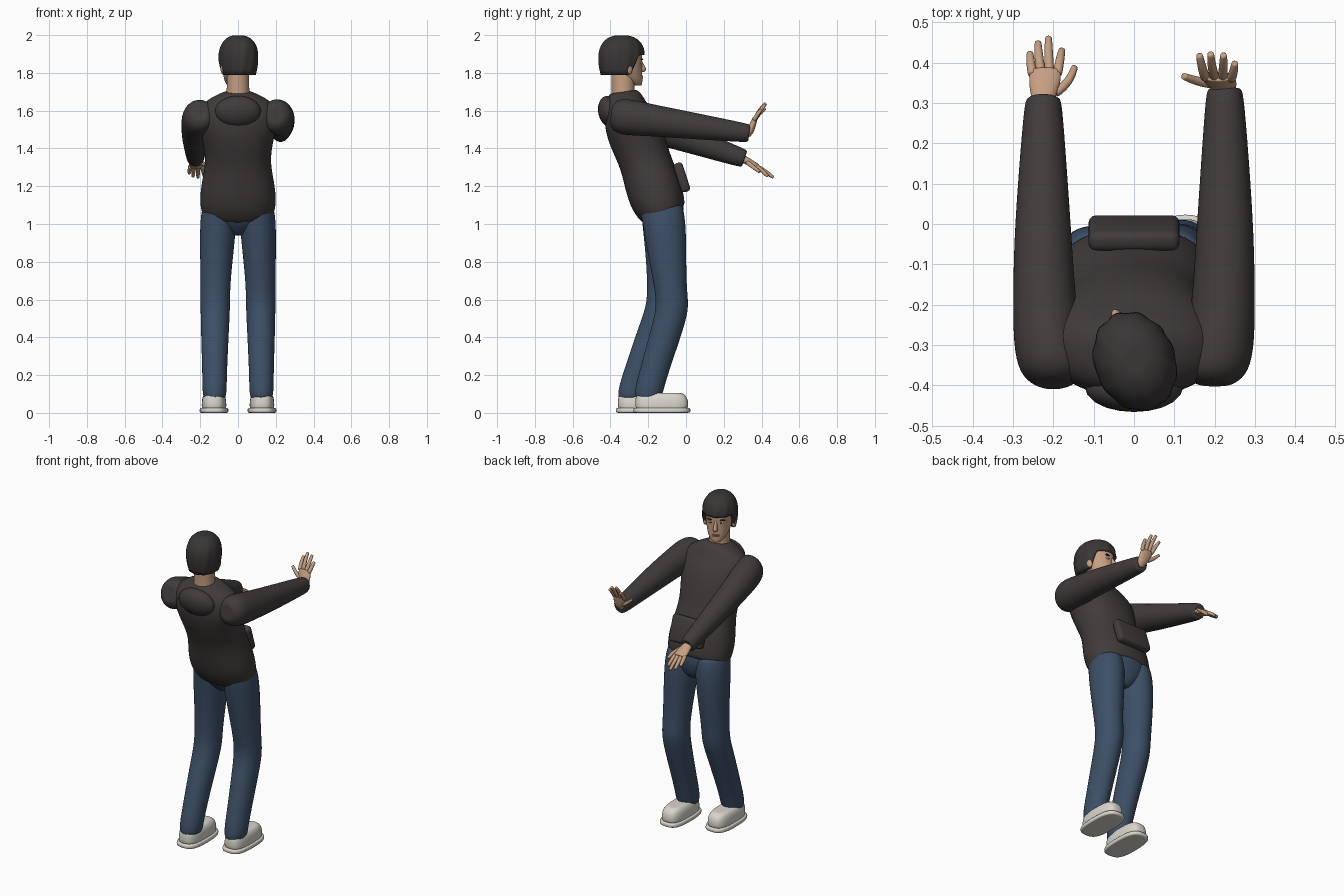
import bpy, bmesh, math
from mathutils import Vector, Matrix


def mat(name, r, g, b):
    m = bpy.data.materials.new(name)
    m.diffuse_color = (r, g, b, 1)
    return m


SHIRT = mat("charcoal_cloth", 0.052, 0.045, 0.043)
JEANS = mat("blue_denim", 0.047, 0.080, 0.135)
SKIN = mat("skin", 0.56, 0.345, 0.225)
HAIR = mat("dark_hair", 0.042, 0.037, 0.036)
SHOE = mat("off_white", 0.70, 0.67, 0.61)
LIPS = mat("lips", 0.38, 0.17, 0.13)
WHITE = mat("eye_white", 0.75, 0.72, 0.68)

# Head faces slightly to one side
HEAD = Matrix.Translation((0, -0.335, 0)) @ Matrix.Rotation(math.radians(22), 4, 'Z')


def finish(name, bm, material, xf=None, sub=0):
    if xf:
        bm.transform(xf)
    bmesh.ops.recalc_face_normals(bm, faces=bm.faces)
    for f in bm.faces:
        f.smooth = True
    me = bpy.data.meshes.new(name)
    bm.to_mesh(me)
    bm.free()
    me.materials.append(material)
    ob = bpy.data.objects.new(name, me)
    bpy.context.collection.objects.link(ob)
    if sub:
        ob.modifiers.new("smooth", 'SUBSURF').levels = sub
        ob.modifiers["smooth"].render_levels = sub
    return ob


def skin_rings(name, rings, material, xf=None, sub=2):
    """Bridge rings of points and close both ends."""
    bm = bmesh.new()

    def shrunk(ring):
        c = sum(ring, Vector()) / len(ring)
        return [c + (p - c) * 0.85 for p in ring]

    rings = [shrunk(rings[0])] + rings + [shrunk(rings[-1])]
    vs = [[bm.verts.new(p) for p in ring] for ring in rings]
    n = len(vs[0])
    for a, b in zip(vs, vs[1:]):
        for i in range(n):
            bm.faces.new((a[i], a[(i + 1) % n], b[(i + 1) % n], b[i]))
    bm.faces.new(vs[0])
    bm.faces.new(vs[-1])
    return finish(name, bm, material, xf, sub)


def loft(name, sections, material, power=2, n=16, xf=None, sub=2):
    """Sections: x, y, z, half width, half depth, tilt about x in degrees."""
    rings = []
    for x, y, z, rx, ry, tilt in sections:
        a = math.radians(tilt)
        ring = []
        for i in range(n):
            t = 2 * math.pi * (i + 0.5) / n
            u, v = [math.copysign(abs(k) ** (2 / power), k) for k in (math.cos(t), math.sin(t))]
            ring.append(Vector((x + rx * u, y + ry * v * math.cos(a), z + ry * v * math.sin(a))))
        rings.append(ring)
    return skin_rings(name, rings, material, xf, sub)


def tube(name, pts, radii, material, n=8):
    pts = [Vector(p) for p in pts]
    rings = []
    for i, p in enumerate(pts):
        d = pts[min(i + 1, len(pts) - 1)] - pts[max(i - 1, 0)]
        q = d.to_track_quat('Z', 'Y')
        rings.append([p + q @ Vector((radii[i] * math.cos(2 * math.pi * k / n),
                                      radii[i] * math.sin(2 * math.pi * k / n), 0)) for k in range(n)])
    return skin_rings(name, rings, material, sub=1)


def ball(name, loc, size, material, xf=None, tilt=0):
    bm = bmesh.new()
    bmesh.ops.create_uvsphere(bm, u_segments=20, v_segments=12, radius=1)
    m = Matrix.Translation(loc) @ Matrix.Rotation(math.radians(tilt), 4, 'X') @ Matrix.Diagonal((*size, 1))
    bm.transform(m)
    return finish(name, bm, material, xf)


# Sweater body, leaning back
loft("sweater", [
    (0, -0.117, 1.05, 0.195, 0.125, 23), (0, -0.15, 1.12, 0.208, 0.148, 20),
    (0, -0.18, 1.22, 0.197, 0.15, 18), (0, -0.215, 1.33, 0.172, 0.138, 18),
    (0, -0.255, 1.44, 0.19, 0.15, 18), (0, -0.295, 1.54, 0.215, 0.145, 18),
    (0, -0.32, 1.615, 0.215, 0.115, 15), (0, -0.328, 1.665, 0.15, 0.1, 12),
    (0, -0.332, 1.70, 0.072, 0.075, 8)], SHIRT, power=2.2)
ball("hood", (0, -0.405, 1.595), (0.122, 0.06, 0.085), SHIRT, tilt=12)

# Front pouch
bm = bmesh.new()
bmesh.ops.create_cube(bm, size=1)
bm.transform(Matrix.Translation((0, -0.022, 1.247)) @ Matrix.Rotation(math.radians(18), 4, 'X')
             @ Matrix.Diagonal((0.225, 0.05, 0.16, 1)))
bmesh.ops.bevel(bm, geom=bm.edges[:], offset=0.018, segments=3, profile=0.5, affect='EDGES')
finish("pouch", bm, SHIRT)

# Sleeves: the right one is held higher than the left
for side, name, z1, y1 in ((1, "right", 1.48, 0.335), (-1, "left", 1.345, 0.31)):
    y0, z0 = -0.34, 1.57
    tilt = -90 - math.degrees(math.atan2(z0 - z1, y1 - y0))
    secs = []
    for t, x, rx, rz in ((-0.085, 0.2, 0.045, 0.05), (-0.055, 0.2, 0.08, 0.085), (0.03, 0.21, 0.09, 0.1),
                         (0.2, 0.222, 0.08, 0.088), (0.45, 0.226, 0.074, 0.077),
                         (0.75, 0.226, 0.06, 0.062), (1, 0.225, 0.047, 0.05)):
        secs.append((side * x, y0 + (y1 - y0) * t, z0 + (z1 - z0) * t, rx, rz, tilt))
    loft(name + "_sleeve", secs, SHIRT)

# Jeans
loft("jeans_seat", [(0, -0.135, 1.1, 0.185, 0.125, 15), (0, -0.118, 1.03, 0.185, 0.115, 10),
                    (0, -0.112, 0.97, 0.1, 0.085, 0), (0, -0.11, 0.94, 0.04, 0.05, 0)], JEANS)
LEG = [(0.1, -0.13, 1.1, 0.09, 0.115), (0.105, -0.115, 1.0, 0.1, 0.118), (0.115, -0.097, 0.8, 0.087, 0.1),
       (0.12, -0.08, 0.65, 0.079, 0.086), (0.12, -0.07, 0.56, 0.08, 0.088), (0.122, -0.097, 0.45, 0.076, 0.088),
       (0.124, -0.175, 0.2, 0.066, 0.079), (0.124, -0.195, 0.12, 0.066, 0.078), (0.124, -0.2, 0.08, 0.06, 0.07)]
LEFT_SHIFT = [0, 0, -0.015, -0.04, -0.055, -0.07, -0.085, -0.088, -0.09]
for side, name in ((1, "right"), (-1, "left")):
    loft(name + "_jean_leg", [(side * x, y + (s if side < 0 else 0), z, rx, ry, 0)
                              for (x, y, z, rx, ry), s in zip(LEG, LEFT_SHIFT)], JEANS)
    # Shoe upper and sole
    x, y = side * 0.127, -0.128 if side > 0 else -0.22
    loft(name + "_shoe", [(x, y, 0.02, 0.066, 0.142, 0), (x, y, 0.06, 0.066, 0.142, 0),
                          (x, y - 0.004, 0.09, 0.06, 0.135, 0), (x, y - 0.008, 0.106, 0.045, 0.115, 0)],
         SHOE, power=3, n=20)
    loft(name + "_sole", [(x, y, 0.0, 0.075, 0.15, 0), (x, y, 0.008, 0.077, 0.153, 0),
                          (x, y, 0.02, 0.077, 0.153, 0), (x, y, 0.027, 0.073, 0.149, 0)],
         SHOE, power=3, n=20, sub=1)

# Hands: palm sections, then finger paths
loft("right_palm", [(0.225, 0.315, 1.475, 0.028, 0.026, -70), (0.224, 0.338, 1.487, 0.03, 0.022, -45),
                    (0.215, 0.352, 1.52, 0.042, 0.019, -22), (0.208, 0.366, 1.56, 0.042, 0.014, -24)], SKIN, n=12)
loft("left_palm", [(-0.225, 0.29, 1.35, 0.028, 0.024, -110), (-0.225, 0.32, 1.336, 0.032, 0.02, -115),
                   (-0.221, 0.352, 1.318, 0.042, 0.018, -118), (-0.22, 0.383, 1.302, 0.04, 0.014, -118)], SKIN, n=12)
FINGERS = {
    "right": [((0.177, 0.362, 1.55), (0.168, 0.39, 1.59), (0.162, 0.42, 1.612)),
              ((0.199, 0.365, 1.555), (0.193, 0.39, 1.605), (0.19, 0.423, 1.64)),
              ((0.22, 0.365, 1.555), (0.222, 0.392, 1.6), (0.222, 0.42, 1.633)),
              ((0.241, 0.36, 1.55), (0.248, 0.38, 1.585), (0.25, 0.4, 1.605)),
              ((0.19, 0.348, 1.505), (0.152, 0.355, 1.53), (0.122, 0.367, 1.56))],
    "left": [((-0.251, 0.37, 1.307), (-0.257, 0.4, 1.287), (-0.258, 0.425, 1.268)),
             ((-0.231, 0.378, 1.303), (-0.237, 0.42, 1.278), (-0.238, 0.451, 1.252)),
             ((-0.21, 0.378, 1.303), (-0.212, 0.425, 1.277), (-0.212, 0.463, 1.246)),
             ((-0.19, 0.372, 1.305), (-0.183, 0.41, 1.278), (-0.179, 0.432, 1.252)),
             ((-0.195, 0.325, 1.325), (-0.16, 0.352, 1.305), (-0.147, 0.39, 1.275))]}
for name, paths in FINGERS.items():
    for i, path in enumerate(paths):
        part = "_thumb" if i == 4 else "_finger_%d" % (i + 1)
        tube(name + part, path, (0.0135, 0.012, 0.0095), SKIN)

# Neck and head
loft("neck", [(0, -0.33, 1.62, 0.07, 0.07, 0), (0, -0.333, 1.70, 0.06, 0.06, 0),
              (0, -0.335, 1.82, 0.06, 0.065, 0)], SKIN)
loft("head", [(0, 0.075, 1.732, 0.028, 0.032, 0), (0, 0.055, 1.755, 0.052, 0.056, 0),
              (0, 0.022, 1.795, 0.07, 0.087, 0), (0, 0, 1.85, 0.079, 0.107, 0),
              (0, -0.003, 1.9, 0.083, 0.112, 0), (0, -0.005, 1.95, 0.075, 0.1, 0),
              (0, -0.005, 1.982, 0.04, 0.055, 0)], SKIN, xf=HEAD)
loft("nose", [(0, 0.095, 1.868, 0.008, 0.012, 0), (0, 0.108, 1.838, 0.01, 0.018, 0),
              (0, 0.113, 1.817, 0.016, 0.026, 0), (0, 0.106, 1.804, 0.012, 0.016, 0)], SKIN, xf=HEAD, n=10)
ball("upper_lip", (0, 0.104, 1.781), (0.022, 0.009, 0.0045), LIPS, HEAD)
ball("lower_lip", (0, 0.104, 1.773), (0.019, 0.009, 0.005), LIPS, HEAD)
for s, name in ((1, "right"), (-1, "left")):
    ball(name + "_eye", (s * 0.032, 0.091, 1.853), (0.014, 0.008, 0.006), WHITE, HEAD)
    ball(name + "_iris", (s * 0.031, 0.097, 1.853), (0.0055, 0.004, 0.0055), HAIR, HEAD)
    ball(name + "_brow", (s * 0.034, 0.093, 1.872), (0.02, 0.009, 0.0045), HAIR, HEAD)
    ball(name + "_ear", (s * 0.084, 0.0, 1.825), (0.013, 0.021, 0.033), SKIN, HEAD, tilt=10)

# Swept hair cap with a raised hairline over the face and swirling locks
rings, N = [], 64
for j in range(15):
    ring, s = [], max(j - 1, 0) / 13.0
    for i in range(N):
        t = 2 * math.pi * i / N
        f = math.cos(t)
        k = min(max((f - 0.05) / 0.5, 0), 1)
        low = 1.79 + 0.105 * k * k * (3 - 2 * k)
        z = low + (1.998 - low) * math.sin(s * math.pi / 2)
        h = (z - 1.88) / 0.12
        r = (1 - min(max(h, 0), 1) ** 2.4) ** (1 / 2.4) if h > 0 else 1 - 0.2 * h * h
        r *= 1 + 0.022 * math.cos(11 * t + 5 * s) * (1 - s)
        if j == 0:
            r *= 0.8
        ring.append(Vector((0.1 * r * math.sin(t), -0.006 + 0.126 * r * f, z)))
    rings.append(ring)
skin_rings("hair", rings, HAIR, HEAD, sub=0)
